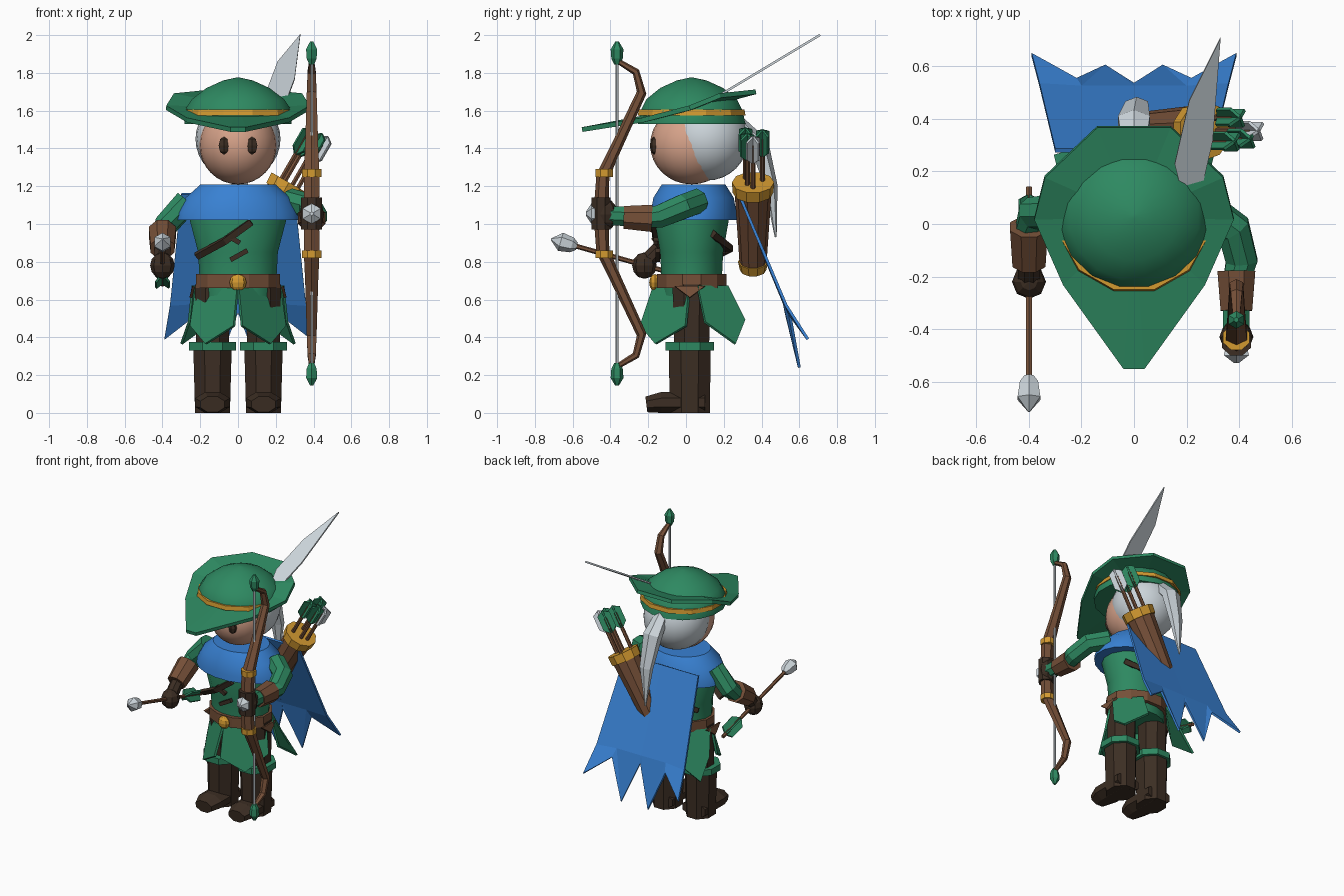
import bpy
import bmesh
import math
from mathutils import Vector

if "Cube" in bpy.data.objects:
    bpy.data.objects.remove(bpy.data.objects["Cube"], do_unlink=True)

def make_material(name, *colour):
    material = bpy.data.materials.new(name)
    material.use_nodes = True
    material.diffuse_color = (*colour, 1)
    material.node_tree.nodes["Principled BSDF"].inputs["Base Color"].default_value = (*colour, 1)
    return material

forest_green = make_material("forest green", .027, .25, .12)
cloth_blue = make_material("cloth blue", .04, .22, .65)
dark_leather = make_material("dark leather", .045, .027, .017)
brown_leather = make_material("brown leather", .18, .08, .04)
gold = make_material("gold", .65, .32, .03)
skin = make_material("skin", .67, .36, .25)
silver = make_material("silver white", .6, .66, .7)

def build(name, vertices, faces, material, smooth=False):
    """Make an object from vertices and faces with outward normals."""
    mesh = bpy.data.meshes.new(name)
    mesh.from_pydata([tuple(vertex) for vertex in vertices], [], faces)
    shape = bmesh.new()
    shape.from_mesh(mesh)
    bmesh.ops.recalc_face_normals(shape, faces=shape.faces)
    shape.to_mesh(mesh)
    shape.free()
    mesh.materials.append(material)
    if smooth:
        mesh.shade_smooth()
        mesh.set_sharp_from_angle(angle=math.radians(40))
    part = bpy.data.objects.new(name, mesh)
    bpy.context.collection.objects.link(part)
    return part

def tube(name, path, radii, material, sides=8, smooth=False):
    """Sweep an ellipse along a path; a radius is a number or an (across, deep) pair, or a list of them."""
    path = [Vector(point) for point in path]
    vertices, faces = [], []
    for index, centre in enumerate(path):
        before, after = path[max(index - 1, 0)], path[min(index + 1, len(path) - 1)]
        along = (after - before).normalized()
        reference = Vector((1, 0, 0)) if abs(along.x) < .9 else Vector((0, 1, 0))
        across = (reference - along * reference.dot(along)).normalized()
        deep = along.cross(across)
        radius = radii[index] if isinstance(radii, list) else radii
        wide, thick = radius if isinstance(radius, tuple) else (radius, radius)
        for side in range(sides):
            angle = math.tau * (side + .5) / sides
            vertices.append(centre + across * wide * math.cos(angle) + deep * thick * math.sin(angle))
    last = (len(path) - 1) * sides
    for low in range(0, last, sides):
        for side in range(sides):
            following = (side + 1) % sides
            faces.append((low + side, low + following, low + sides + following, low + sides + side))
    faces += [tuple(range(sides)), tuple(range(last, last + sides))]
    return build(name, vertices, faces, material, smooth)

def column(name, y, profile, material, x=0, sides=8, smooth=False):
    """Upright lofted solid; the profile lists (height, across, deep)."""
    path = [(x, y, row[0]) for row in profile]
    return tube(name, path, [row[1:] for row in profile], material, sides, smooth)

def plate(name, points, material, thickness=.015, faces=None):
    part = build(name, points, faces or [tuple(range(len(points)))], material)
    solid = part.modifiers.new("thickness", "SOLIDIFY")
    solid.thickness = thickness
    solid.offset = 0

def ball(name, centre, scale, material, segments=24, rings=16):
    bpy.ops.mesh.primitive_uv_sphere_add(segments=segments, ring_count=rings, radius=1, location=centre)
    part = bpy.context.object
    part.name, part.scale = name, scale
    part.data.materials.append(material)
    if segments > 12:
        part.data.shade_smooth()

def flip(points, sign):
    return [(x * sign, y, z) for x, y, z in points]

# Torso, belt and shoulder cape
column("tunic", .03, [(.6, .2, .16), (.75, .21, .165), (.85, .215, .17), (1.02, .26, .2), (1.15, .24, .18)],
       forest_green, sides=16, smooth=True)
column("belt", .03, [(.66, .23, .19), (.735, .23, .19)], brown_leather, sides=12)
ball("belt_buckle", (0, -.165, .69), (.045, .03, .045), gold, 8, 6)
column("shoulder_cape", .04, [(1.02, .33, .235), (1.06, .325, .23), (1.14, .28, .215), (1.21, .2, .17)],
       cloth_blue, sides=20, smooth=True)

# Paired parts: legs, boots, skirt petals, eyes
front_petal = [(0, -.17, .67), (.22, .02, .67), (.25, 0, .46), (.17, -.16, .365), (.02, -.24, .46)]
back_petal = [(.24, .06, .67), (.1, .22, .67), (.13, .31, .49), (.3, .26, .365), (.26, .1, .48)]
belt_tab = [(.235, -.06, .67), (.235, .1, .67), (.25, .02, .61)]
for side_name, sign in (("left", 1), ("right", -1)):
    x = .135 * sign
    column(side_name + "_thigh", .03, [(.36, .095, .1), (.68, .1, .11)], dark_leather, x)
    column(side_name + "_boot", .02, [(0, .1, .115), (.35, .11, .12)], dark_leather, x)
    column(side_name + "_boot_cuff", .02, [(.33, .135, .14), (.375, .135, .14)], forest_green, x)
    tube(side_name + "_foot", [(x, .1, .055), (x, -.13, .055), (x, -.21, .045)],
         [(.1, .06), (.1, .06), (.07, .045)], dark_leather)
    plate(side_name + "_front_petal", flip(front_petal, sign), forest_green)
    plate(side_name + "_back_petal", flip(back_petal, sign), forest_green)
    plate(side_name + "_belt_tab", flip(belt_tab, sign), brown_leather)
    ball(side_name + "_eye", (.075 * sign, -.17, 1.415), (.032, .022, .048), dark_leather, 6, 4)

# Chest strap with two small buckled ends
tube("chest_strap", [(-.22, -.1, .83), (-.07, -.16, .91), (.07, -.175, 1.01)], (.025, .018), dark_leather, 4)
tube("upper_strap_end", [(-.06, -.16, .94), (.01, -.16, .9)], .018, dark_leather, 4)
tube("lower_strap_end", [(-.04, -.15, .81), (.05, -.15, .86)], .018, dark_leather, 4)
tube("back_strap", [(.2, .14, .95), (0, .23, .87), (-.2, .14, .82)], .025, dark_leather, 4)

# Head and hair
ball("head", (0, .03, 1.42), (.205, .22, .21), skin)
ball("hair", (0, .11, 1.45), (.225, .22, .22), silver)
tube("ponytail", [(0, .28, 1.53), (0, .39, 1.42), (.01, .45, 1.2), (0, .475, .93)],
     [(.05, .04), (.07, .05), (.05, .035), .005], silver, 6)

# Hat: crown, band, tilted brim and feather
column("hat_crown", .03, [(1.53, .29, .29), (1.6, .29, .275), (1.66, .25, .245), (1.72, .17, .17),
                          (1.76, .08, .08), (1.775, .01, .01)], forest_green, sides=16, smooth=True)
column("hat_band", .03, [(1.575, .3, .295), (1.605, .295, .29)], gold, sides=12)
half_brim = [(.04, -.55, 1.5), (.27, -.23, 1.55), (.38, .02, 1.615), (.34, .18, 1.68), (.14, .37, 1.7)]
outline = half_brim + flip(reversed(half_brim), -1)
count = len(outline)
plate("hat_brim", outline + [(0, .03, 1.61)], forest_green, .025,
      [(i, (i + 1) % count, count) for i in range(count)])
feather = [(.25, .1), (.3, .32), (.33, .71), (.21, .47), (.155, .23), (.17, .17)]
plate("hat_feather", [(x, y, 1.575 + .6 * y) for x, y in feather], silver, .012)

# Long back cape with four ragged points, built as two mirrored halves
cape_edge = [(.3, .28, 1.16), (.36, .53, .57), (.39, .645, .39), (.22, .55, .52), (.11, .6, .24), (0, .53, .53)]
cape_inside = [(0, .28, 1.16), (0, .52, .58), (.2, .52, .58)]
cape_faces = [(0, 1, 8, 7, 6), (1, 2, 3, 8), (8, 3, 4), (8, 4, 7), (7, 4, 5)]
for side_name, sign in (("left", 1), ("right", -1)):
    plate(side_name + "_back_cape", flip(cape_edge + cape_inside, sign), cloth_blue, .015, cape_faces)

# Right arm reaching down
tube("right_sleeve", [(-.27, .05, 1.12), (-.385, .04, .99), (-.4, -.02, .94)], [.07, .065, .055], forest_green)
tube("right_bracer", [(-.4, -.01, .96), (-.4, -.15, .87)], [.078, .068], brown_leather)
tube("right_wrist", [(-.4, -.12, .89), (-.4, -.2, .81)], .045, dark_leather)
ball("right_hand", (-.4, -.22, .78), (.065, .065, .07), dark_leather, 8, 6)

# Left arm held forward
tube("left_sleeve", [(.27, .06, 1.12), (.38, -.02, 1.09), (.41, -.14, 1.04), (.39, -.22, 1.03)],
     [.07, .07, .065, .055], forest_green)
tube("left_bracer", [(.39, -.18, 1.03), (.39, -.33, 1.035)], [.078, .065], brown_leather)
tube("left_cuff", [(.39, -.32, 1.04), (.39, -.41, 1.045)], .055, forest_green)
ball("left_hand", (.39, -.43, 1.05), (.065, .07, .085), dark_leather, 8, 6)

# Bow: one limb shape used upwards and downwards from the grip
bow_x, bow_z = .39, 1.055
limb = [(-.45, 0), (-.44, .2), (-.37, .35), (-.235, .64), (-.265, .75), (-.365, .81)]
for end_name, sign in (("upper", 1), ("lower", -1)):
    tube(end_name + "_bow_limb", [(bow_x, y, bow_z + rise * sign) for y, rise in limb],
         [(.045, .04), (.048, .035), (.04, .03), (.03, .026), (.025, .02), .014], brown_leather, 6)
    column(end_name + "_bow_band", -.433, [(bow_z + sign * rise, .055, .05) for rise in (.195, .235)], gold, bow_x)
    tube(end_name + "_bow_jewel", [(bow_x, -.365, bow_z + sign * rise) for rise in (.79, .82, .87, .91)],
         [.015, .03, .034, .01], forest_green, 6)
column("bow_grip", -.45, [(.97, .06, .055), (1.14, .06, .055)], dark_leather, bow_x)
tube("grip_gem", [(bow_x, y, bow_z) for y in (-.48, -.5, -.53)], [.05, .055, .01], silver, 6)
tube("bow_string", [(bow_x, -.365, .22), (bow_x, -.365, 1.88)], .008, silver, 6)

def fletching(name, start, end, material, width=.05):
    """Two crossed six-sided vanes along an arrow shaft."""
    along = end - start
    first = along.orthogonal().normalized() * width
    second = along.normalized().cross(first)
    for label, across in (("_vane_a", first), ("_vane_b", second)):
        lower, upper = start + along * .25, start + along * .85
        plate(name + label, [start, lower + across, upper + across, end, upper - across, lower - across],
              material, .012)

# Arrow in the right hand
arrow_tip, arrow_back = Vector((-.4, -.715, .92)), Vector((-.4, .14, .68))
tube("hand_arrow_shaft", [arrow_tip.lerp(arrow_back, .1), arrow_back], .013, brown_leather, 6)
tube("hand_arrow_head", [arrow_tip.lerp(arrow_back, step) for step in (0, .06, .13, .16)],
     [.004, .05, .04, .02], silver, 6)
fletching("hand_arrow", arrow_tip.lerp(arrow_back, .75), arrow_tip.lerp(arrow_back, .97), forest_green)

# Slanted quiver on the back with its arrows
bottom, top = Vector((.01, .355, .77)), Vector((.27, .355, 1.22))
tube("quiver", [bottom, bottom.lerp(top, .95)], [.07, .1], brown_leather, 10)
tube("quiver_rim", [bottom.lerp(top, .88), top], [.108, .112], gold, 10)
tube("quiver_base", [bottom.lerp(top, -.03), bottom.lerp(top, .07)], [.07, .08], gold, 10)
spread = [(-.04, -.04, forest_green), (.05, 0, silver), (-.02, .05, forest_green), (.02, -.03, forest_green)]
for letter, (shift_x, shift_y, vane) in zip("abcd", spread):
    shift = Vector((shift_x, shift_y, -shift_x / 2))
    shaft = [bottom.lerp(top, step) + shift for step in (.8, 1.27, 1.5, 1.6)]
    tube("quiver_arrow_shaft_" + letter, [shaft[0], shaft[2]], .013, brown_leather, 6)
    fletching("quiver_arrow_" + letter, shaft[1], shaft[3], vane, .045)
